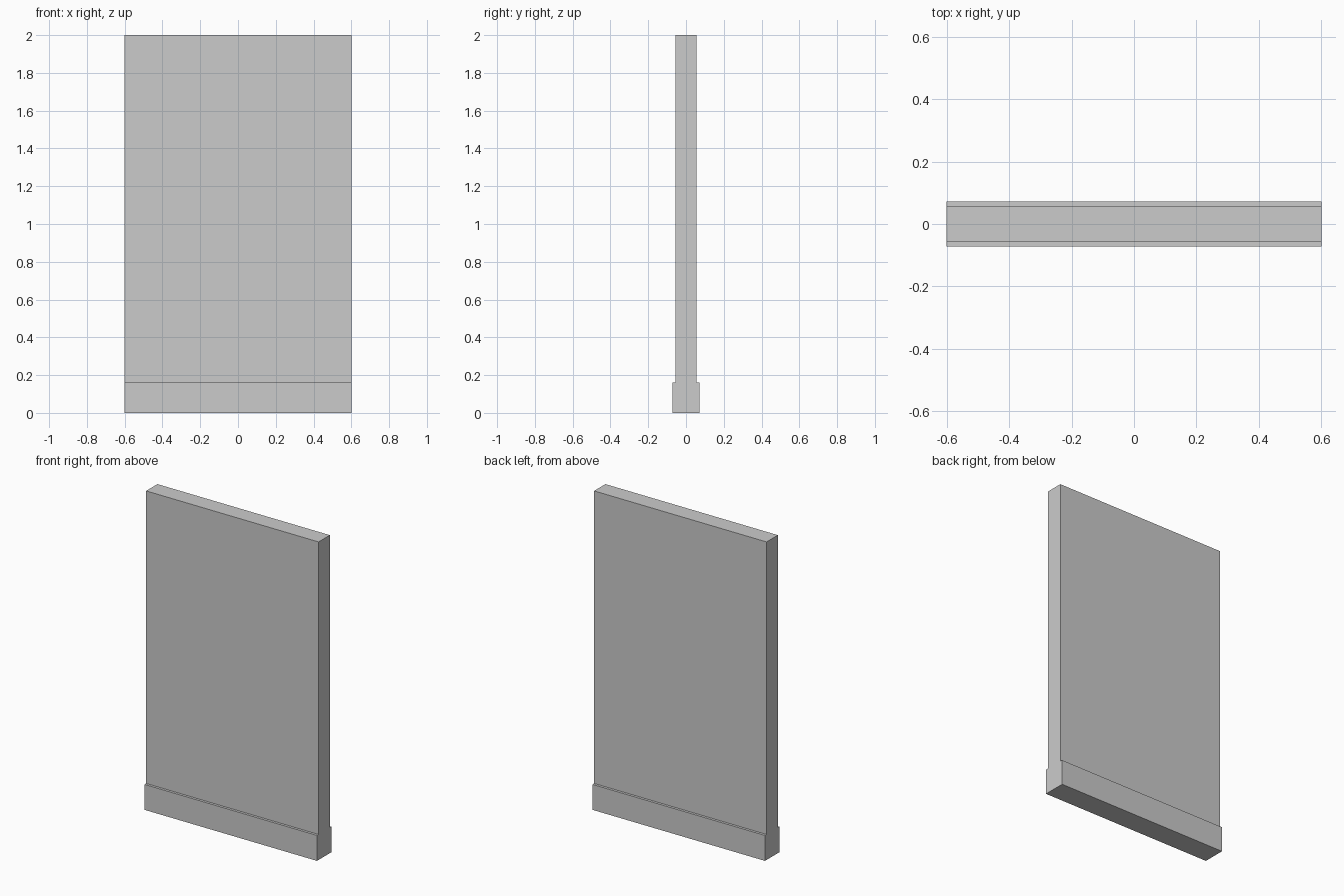
import bpy, bmesh

if "Cube" in bpy.data.objects:
    bpy.data.objects.remove(bpy.data.objects["Cube"])

LENGTH, HEIGHT = 1.2, 2.0
WALL, SKIRT, SKIRT_TOP = 0.056, 0.072, 0.16  # half depths and skirting height

# Wall cross-section with a skirting step, mirrored front to back
half = [(SKIRT, 0), (SKIRT, SKIRT_TOP), (WALL, SKIRT_TOP), (WALL, HEIGHT)]
profile = half + [(-y, z) for y, z in reversed(half)]

# Extrude the section along the wall length
bm = bmesh.new()
end = bm.faces.new([bm.verts.new((-LENGTH / 2, y, z)) for y, z in profile])
ext = bmesh.ops.extrude_face_region(bm, geom=[end], use_keep_orig=True)
verts = [g for g in ext["geom"] if isinstance(g, bmesh.types.BMVert)]
bmesh.ops.translate(bm, vec=(LENGTH, 0, 0), verts=verts)
bmesh.ops.recalc_face_normals(bm, faces=bm.faces)

mesh = bpy.data.meshes.new("wall_with_skirting")
bm.to_mesh(mesh)
bm.free()
bpy.context.collection.objects.link(bpy.data.objects.new("wall_with_skirting", mesh))
